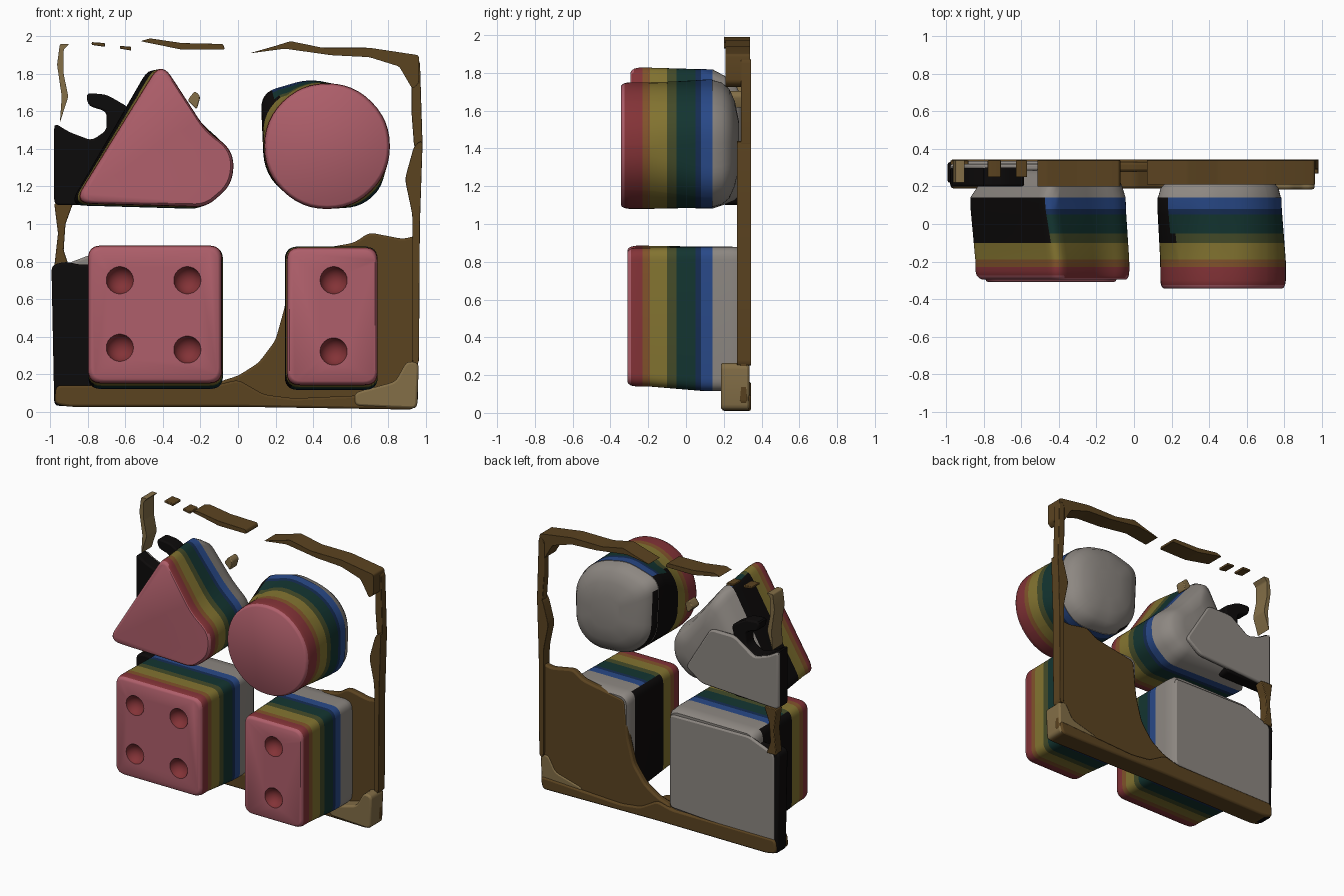
import bpy, bmesh
from mathutils import Vector

if "Cube" in bpy.data.objects:
    bpy.data.objects.remove(bpy.data.objects["Cube"])


def mat(name, r, g, b):
    m = bpy.data.materials.new(name)
    lin = [(c * 0.93 / 255) ** 2.2 for c in (r, g, b)]
    m.diffuse_color = (*lin, 1)
    m.use_nodes = True
    m.node_tree.nodes["Principled BSDF"].inputs["Base Color"].default_value = m.diffuse_color
    return m


# colour bands run from the front (-y) to the back of every block
BANDS = [(-0.23, mat("red", 140, 58, 62)), (-0.19, mat("orange", 138, 90, 50)),
         (-0.10, mat("yellow", 140, 124, 56)), (-0.05, mat("olive", 75, 82, 48)),
         (0.05, mat("green", 28, 60, 56)), (0.08, mat("navy", 30, 52, 90)),
         (0.14, mat("blue", 48, 80, 145)), (1.0, mat("pale", 150, 144, 138))]
PINK, BLACK = mat("pink", 186, 102, 114), mat("black", 22, 20, 20)
BROWN, TAN = mat("brown", 98, 74, 40), mat("tan", 140, 118, 78)
PALE = BANDS[-1][1]


def rounded(corners, steps=6):
    """Closed outline in x, z; each corner is (x, z, radius)."""
    out, n = [], len(corners)
    for i in range(n):
        p = Vector(corners[i][:2])
        ends = []
        for q in (Vector(corners[i - 1][:2]), Vector(corners[(i + 1) % n][:2])):
            d = q - p
            ends.append(p + d.normalized() * min(corners[i][2], d.length * 0.49))
        for k in range(steps + 1):
            t = k / steps
            out.append(ends[0] * (1 - t) ** 2 + p * 2 * t * (1 - t) + ends[1] * t * t)
    return out


def finish(name, bm, mats):
    bmesh.ops.recalc_face_normals(bm, faces=bm.faces)
    me = bpy.data.meshes.new(name)
    bm.to_mesh(me)
    bm.free()
    ob = bpy.data.objects.new(name, me)
    bpy.context.collection.objects.link(ob)
    for m in mats:
        me.materials.append(m)
    bpy.ops.object.select_all(action='DESELECT')
    ob.select_set(True)
    bpy.context.view_layer.objects.active = ob
    return ob


def block(name, front, back, y0, tail, dents=()):
    """Loft from front to back outline; tail = (y, scale) rings closing the back."""
    a, b = rounded(front), rounded(back)
    rings = [(y0, 0.94), (y0 + 0.006, 0.965), (y0 + 0.02, 0.988), (y0 + 0.045, 1)]
    rings += [(y, 1) for y, _ in BANDS[:-1]] + tail
    bm = bmesh.new()
    loops = []
    for y, s in rings:
        t = min(1, max(0, (y + 0.2) / 0.3))
        pts = [p.lerp(q, t) for p, q in zip(a, b)]
        c = sum(pts, Vector((0, 0))) / len(pts)
        loops.append([bm.verts.new((c.x + (p.x - c.x) * s, y, c.y + (p.y - c.y) * s)) for p in pts])
    n = len(a)
    for l0, l1 in zip(loops, loops[1:]):
        for i in range(n):
            j = (i + 1) % n
            bm.faces.new((l0[i], l0[j], l1[j], l1[i]))
    bm.faces.new(loops[0])
    bm.faces.new(loops[-1])
    bmesh.ops.recalc_face_normals(bm, faces=bm.faces)
    for f in bm.faces:
        y = f.calc_center_median().y
        f.material_index = next(i for i, (lim, _) in enumerate(BANDS) if y < lim)
        if f.normal.x < -0.55 and -0.1 < y < 0.22 and f.normal.y < 0.3:
            f.material_index = len(BANDS) + 1
        if y < y0 + 0.025 and f.normal.y < -0.35:
            f.material_index = len(BANDS)
    ob = finish(name, bm, [m for _, m in BANDS] + [PINK, BLACK])
    # round finger dents in the front face
    for x, z in dents:
        bpy.ops.mesh.primitive_uv_sphere_add(segments=24, ring_count=12, radius=0.075,
                                             location=(x, y0 - 0.018, z))
        cut = bpy.context.object
        cut.hide_render = True
        bpy.context.view_layer.objects.active = ob
        mod = ob.modifiers.new("dent", 'BOOLEAN')
        mod.operation, mod.object, mod.solver = 'DIFFERENCE', cut, 'EXACT'
        bpy.ops.object.modifier_apply(modifier=mod.name)
        bpy.data.objects.remove(cut)
    ob.select_set(True)
    bpy.ops.object.shade_smooth_by_angle(angle=0.7)


def plate(name, pts, y0, y1, m, r=0.03, bevel=0.012):
    """Flat piece of the worn backing board, cut to an x, z outline."""
    bm = bmesh.new()
    f = bm.faces.new([bm.verts.new((p.x, y0, p.y))
                      for p in rounded([(x, z, r) for x, z in pts], 3)])
    g = bmesh.ops.extrude_face_region(bm, geom=[f])["geom"]
    bmesh.ops.translate(bm, vec=(0, y1 - y0, 0),
                        verts=[v for v in g if isinstance(v, bmesh.types.BMVert)])
    ob = finish(name, bm, [m])
    mod = ob.modifiers.new("soft", 'BEVEL')
    mod.width, mod.segments, mod.limit_method, mod.angle_limit = bevel, 2, 'ANGLE', 1.0
    bpy.ops.object.shade_smooth_by_angle(angle=0.7)


def box(x0, x1, z0, z1, r=0.07):
    return [(x0, z0, r), (x1, z0, r), (x1, z1, r), (x0, z1, r)]


# four blocks
flat_tail = [(0.14, 1), (0.24, 1), (0.3, 0.99), (0.325, 0.95)]
block("square_block", box(-0.8, -0.085, 0.15, 0.885), box(-0.8, -0.08, 0.12, 0.88), -0.31, flat_tail,
      [(-0.63, 0.7), (-0.27, 0.7), (-0.63, 0.34), (-0.27, 0.33)])
block("rectangle_block", box(0.26, 0.745, 0.14, 0.875), box(0.25, 0.745, 0.115, 0.88), -0.31, flat_tail,
      [(0.51, 0.7), (0.51, 0.32)])
block("triangle_block",
      [(-0.41, 1.87, .1), (-0.17, 1.5, .08), (-0.02, 1.39, .09), (-0.03, 1.21, .08),
       (-0.17, 1.09, .06), (-0.88, 1.11, .1)],
      [(-0.46, 1.86, .1), (-0.2, 1.54, .08), (-0.04, 1.4, .09), (-0.05, 1.2, .08),
       (-0.2, 1.08, .06), (-0.9, 1.1, .08)],
      -0.295, [(0.14, 1), (0.2, 0.93), (0.26, 0.84), (0.29, 0.7), (0.305, 0.4)])
R, K = 0.335, 0.139
octagon = [(-K, -R), (K, -R), (R, -K), (R, K), (K, R), (-K, R), (-R, K), (-R, -K)]
block("round_block", [(0.475 + x, 1.415 + z, K) for x, z in octagon],
      [(0.33, 1.1, .1), (0.64, 1.08, .1), (0.78, 1.2, .1), (0.79, 1.55, .12), (0.64, 1.72, .12),
       (0.38, 1.775, .08), (0.12, 1.7, .09), (0.14, 1.26, .12)],
      -0.345, [(0.14, 0.99), (0.19, 0.95), (0.23, 0.85), (0.26, 0.65), (0.28, 0.35)])

# lower board: left panel, back sheet, right panel, bottom rim, corner
plate("left_panel", [(-0.98, 0.03), (-0.7, 0.03), (-0.7, 0.8), (-0.83, 0.78), (-0.92, 0.8), (-0.995, 0.78)],
      0.22, 0.33, BLACK)
plate("back_sheet", [(-0.96, 0.1), (-0.1, 0.15), (-0.1, 0.84), (-0.75, 0.85), (-0.96, 0.77)],
      0.31, 0.337, PALE)
plate("right_panel", [(-0.1, 0.04), (0.96, 0.04), (0.96, 0.94), (0.88, 0.92), (0.7, 0.955), (0.62, 0.9),
                      (0.28, 0.84), (0.25, 0.56), (0.2, 0.38), (0.11, 0.26), (0.0, 0.19), (-0.1, 0.16)],
      0.28, 0.33, BROWN)
plate("bottom_rim", [(-0.98, 0.04), (-0.9, 0.025), (0.0, 0.025), (0.94, 0.01), (0.96, 0.1), (0.3, 0.07),
                     (0.14, 0.09), (0.0, 0.17), (-0.12, 0.14), (-0.97, 0.14)], 0.19, 0.345, BROWN)
plate("bottom_right_corner", [(0.62, 0.03), (0.955, 0.015), (0.965, 0.26), (0.9, 0.27), (0.84, 0.16), (0.62, 0.1)],
      0.185, 0.335, TAN)

# worn frame strips
plate("right_rim_lower", [(0.93, 0.25), (0.965, 0.25), (0.97, 1.0), (0.985, 1.45), (0.94, 1.42), (0.89, 1.24),
                          (0.93, 1.05)], 0.27, 0.345, BROWN)
plate("right_rim_upper", [(0.94, 1.4), (0.985, 1.4), (0.97, 1.88), (0.925, 1.86), (0.925, 1.6)], 0.29, 0.345, BROWN)
plate("top_right_rim", [(0.06, 1.91), (0.25, 1.935), (0.5, 1.9), (0.7, 1.89), (0.86, 1.84), (0.93, 1.72),
                        (0.965, 1.75), (0.965, 1.9), (0.7, 1.94), (0.45, 1.94), (0.28, 1.975), (0.2, 1.95)],
      0.21, 0.34, BROWN, 0.015)
plate("top_left_rim", [(-0.52, 1.975), (-0.3, 1.93), (-0.07, 1.93), (-0.08, 1.96), (-0.3, 1.965), (-0.47, 1.99)],
      0.2, 0.34, BROWN, 0.01)
for i, (x0, x1, z) in enumerate([(-0.78, -0.71, 1.955), (-0.63, -0.57, 1.935)]):
    plate(f"top_rim_chip_{i}", [(x0, z), (x1, z - 0.01), (x1, z + 0.01), (x0, z + 0.015)],
          0.25, 0.34, BROWN, 0.005, 0.004)
plate("left_rim_upper", [(-0.95, 1.54), (-0.905, 1.68), (-0.93, 1.8), (-0.93, 1.93), (-0.9, 1.96), (-0.95, 1.96),
                         (-0.965, 1.85), (-0.94, 1.68)], 0.22, 0.34, TAN, 0.01, 0.006)
plate("left_rim_middle", [(-0.98, 0.77), (-0.9, 0.77), (-0.93, 0.86), (-0.92, 1.0), (-0.88, 1.11), (-0.98, 1.11),
                          (-0.96, 0.95)], 0.27, 0.34, BROWN, 0.01)

# board remains left of the triangle
plate("triangle_panel", [(-0.98, 1.1), (-0.6, 1.1), (-0.6, 1.55), (-0.58, 1.62), (-0.7, 1.69),
                         (-0.81, 1.7), (-0.8, 1.63), (-0.7, 1.6), (-0.7, 1.5), (-0.78, 1.445), (-0.9, 1.49),
                         (-0.98, 1.54)], 0.2, 0.3, BLACK)
plate("triangle_back_sheet", [(-0.98, 1.1), (-0.35, 1.13), (-0.22, 1.22), (-0.42, 1.55), (-0.62, 1.55),
                              (-0.78, 1.44), (-0.9, 1.48), (-0.98, 1.53)], 0.285, 0.32, PALE)
plate("triangle_chip", [(-0.27, 1.66), (-0.22, 1.61), (-0.2, 1.68), (-0.23, 1.71)], 0.22, 0.3, TAN, 0.015, 0.008)
